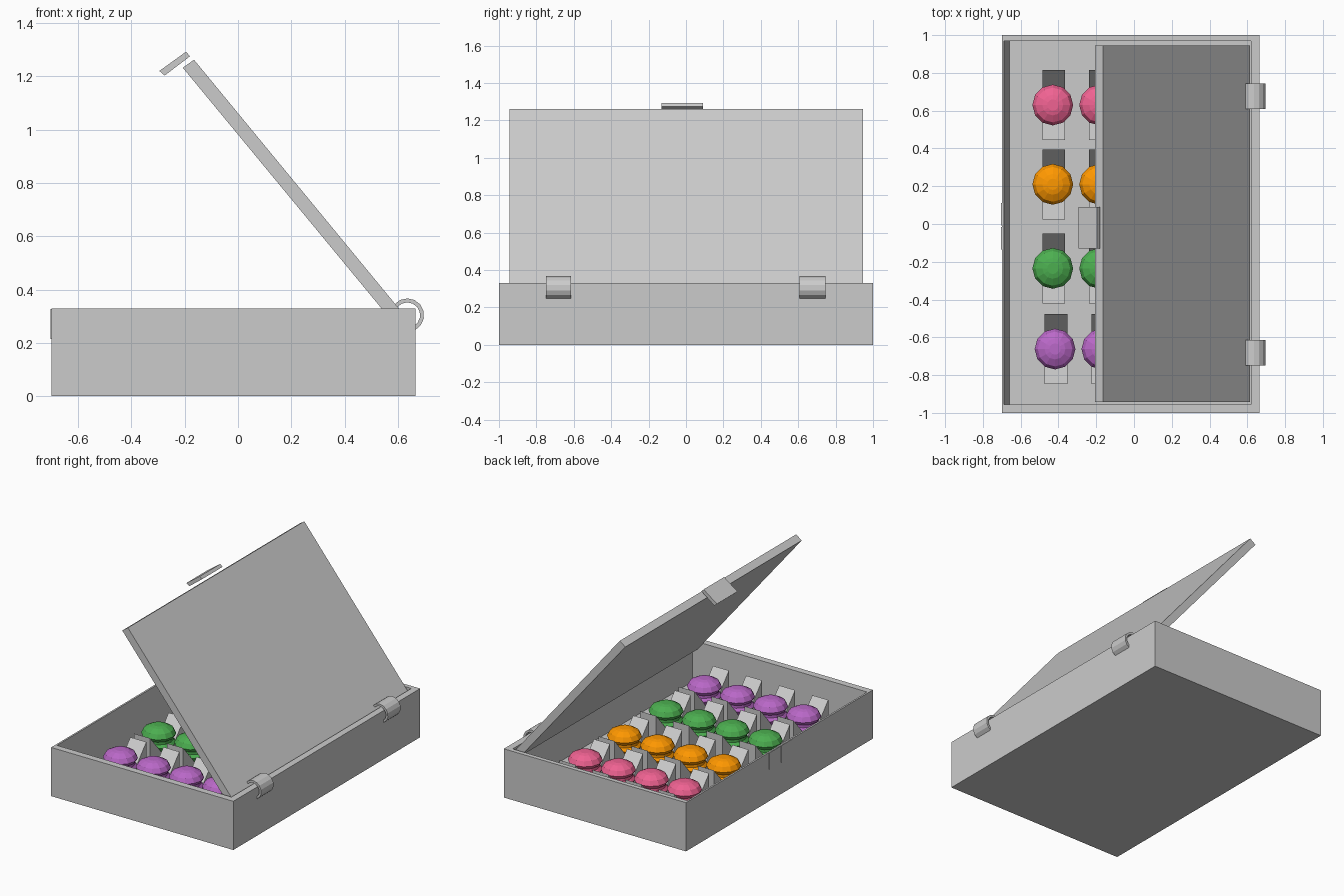
import bpy, bmesh, math

if "Cube" in bpy.data.objects:
    bpy.data.objects.remove(bpy.data.objects["Cube"])

def finish(name, bm, mat=None):
    bmesh.ops.recalc_face_normals(bm, faces=bm.faces[:])
    me = bpy.data.meshes.new(name)
    bm.to_mesh(me)
    bm.free()
    ob = bpy.data.objects.new(name, me)
    bpy.context.collection.objects.link(ob)
    if mat:
        me.materials.append(mat)
    return ob

def prism(name, pts, a, b, axis='y'):
    """Extrude a profile: (x, z) points along y, or (y, z) points along x."""
    bm = bmesh.new()
    place = (lambda p, t: (p[0], t, p[1])) if axis == 'y' else (lambda p, t: (t, p[0], p[1]))
    lo = [bm.verts.new(place(p, a)) for p in pts]
    hi = [bm.verts.new(place(p, b)) for p in pts]
    bm.faces.new(lo)
    bm.faces.new(hi)
    n = len(pts)
    for i in range(n):
        j = (i + 1) % n
        bm.faces.new((lo[i], lo[j], hi[j], hi[i]))
    return finish(name, bm)

def lathe(name, profile, sides, mat):
    bm = bmesh.new()
    rings = []
    for r, z in profile:
        rings.append([bm.verts.new((r * math.cos(k * math.tau / sides),
                                    r * math.sin(k * math.tau / sides), z)) for k in range(sides)])
    for lo, hi in zip(rings, rings[1:]):
        for k in range(sides):
            m = (k + 1) % sides
            bm.faces.new((lo[k], lo[m], hi[m], hi[k]))
    bm.faces.new(rings[0])
    bm.faces.new(rings[-1])
    return finish(name, bm, mat)

def material(name, rgb):
    m = bpy.data.materials.new(name)
    lin = [c / 12.92 if c <= 0.04045 else ((c + 0.055) / 1.055) ** 2.4 for c in rgb]
    m.diffuse_color = (*lin, 1)
    m.use_nodes = True
    m.node_tree.nodes["Principled BSDF"].inputs["Base Color"].default_value = m.diffuse_color
    return m

# open box: four nested loops from outer base to inner floor
bm = bmesh.new()
loops = []
for x0, x1, y0, y1, z in [(-.70, .665, -1, 1, 0), (-.70, .665, -1, 1, .33),
                          (-.688, .62, -.955, .97, .33), (-.66, .62, -.955, .97, .05)]:
    loops.append([bm.verts.new(c) for c in ((x0, y0, z), (x1, y0, z), (x1, y1, z), (x0, y1, z))])
for lo, hi in zip(loops, loops[1:]):
    for k in range(4):
        m = (k + 1) % 4
        bm.faces.new((lo[k], lo[m], hi[m], hi[k]))
bm.faces.new(loops[0])
bm.faces.new(loops[-1])
finish("box_tray", bm)

# propped-open lid and the latch tab at its free edge
prism("lid", [(.615, .315), (.575, .285), (-.207, 1.232), (-.165, 1.262)], -.943, .945)
prism("latch_tab", [(-.295, 1.22), (-.275, 1.203), (-.18, 1.275), (-.195, 1.292)], -.13, .09)

# latch catch on the box wall: two thin plates
for y0, y1 in ((-.134, -.016), (-.008, .112)):
    prism("latch_catch", [(-.703, .215), (-.69, .215), (-.69, .328), (-.703, .328)], y0, y1)

# curved hinge straps
def arc(r, a0, a1, n=8):
    return [(.635 + r * math.cos(math.radians(a0 + (a1 - a0) * i / n)),
             .304 + r * math.sin(math.radians(a0 + (a1 - a0) * i / n))) for i in range(n + 1)]

for y0, y1 in ((-.748, -.615), (.608, .745)):
    prism("hinge", arc(.063, -62, 140) + arc(.048, 140, -62), y0, y1)

# four rows of round sweets, each in a grooved cradle
sweet = [(.055, .10), (.09, .12), (.107, .15), (.09, .168), (.09, .186),
         (.100, .194), (.108, .21), (.092, .24), (.055, .26), (.03, .266)]
cradle = [(-.185, .05), (.185, .05), (.185, .26), (.085, .145), (.05, .10),
          (-.05, .10), (-.085, .145), (-.185, .26)]
rows = [("pink", (.94, .385, .573), .63, -.43), ("orange", (1, .596, 0), .21, -.43),
        ("green", (.298, .686, .314), -.235, -.43), ("purple", (.729, .408, .784), -.662, -.418)]
for colour, rgb, y, x0 in rows:
    mat = material(colour, rgb)
    for i in range(4):
        x = x0 + .248 * i
        ob = lathe(colour + "_sweet", sweet, 12, mat)
        ob.location = (x, y, 0)
        holder = prism("cradle", cradle, -.06, .06, 'x')
        holder.location = (x + .005, y, 0)
